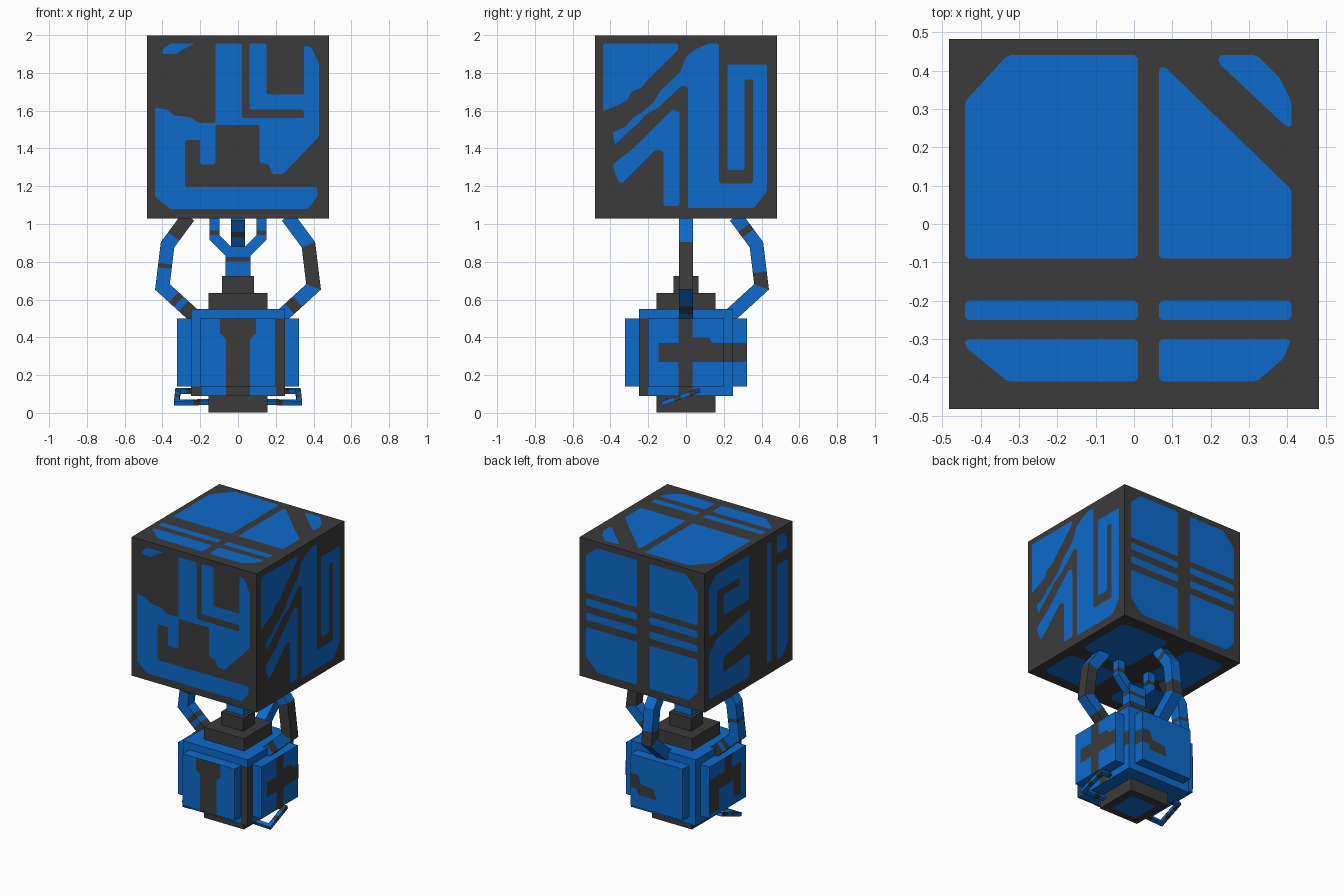
import bpy, bmesh, math
from mathutils import Vector, Matrix

old = bpy.data.objects.get("Cube")
if old:
    bpy.data.objects.remove(old, do_unlink=True)


def material(name, rgb):
    m = bpy.data.materials.new(name)
    m.use_nodes = True
    m.diffuse_color = (*rgb, 1)
    m.node_tree.nodes["Principled BSDF"].inputs["Base Color"].default_value = (*rgb, 1)
    return m


MATS = [material("charcoal", (0.044, 0.044, 0.044)), material("bright_blue", (0.004, 0.145, 0.604))]
D, B = 0, 1


def finish(name, bm):
    me = bpy.data.meshes.new(name)
    bm.to_mesh(me)
    bm.free()
    for m in MATS:
        me.materials.append(m)
    ob = bpy.data.objects.new(name, me)
    bpy.context.collection.objects.link(ob)
    return ob


def box(name, lo, hi, mat):
    bm = bmesh.new()
    lo, hi = Vector(lo), Vector(hi)
    bmesh.ops.create_cube(bm, size=1, matrix=Matrix.Translation((lo + hi) / 2) @ Matrix.Diagonal((*(hi - lo), 1)))
    for f in bm.faces:
        f.material_index = mat
    return finish(name, bm)


X, Y, Z = Vector((1, 0, 0)), Vector((0, 1, 0)), Vector((0, 0, 1))
FRONT, LEFT, BACK, RIGHT = (X, Z), (Y, Z), (-X, Z), (-Y, Z)
TOP, BOTTOM = (X, Y), (X, -Y)


def plates(name, polys, frame, dist, mat, z=0.0, unit=0.01, corner=0.008):
    """Thin painted shapes on a flat side; each outline is in (u, v) units."""
    u, v = frame
    n = u.cross(v)
    bm = bmesh.new()
    for poly in polys:
        vs = [bm.verts.new(u * a * unit + v * b * unit + n * (dist + 0.003) + Z * z) for a, b in poly]
        bm.faces.new(vs)
    if corner:
        bmesh.ops.bevel(bm, geom=bm.verts[:], offset=corner, offset_type='OFFSET', segments=1,
                        affect='VERTICES', clamp_overlap=True)
    bm.normal_update()
    for f in bm.faces:
        f.material_index = mat
        if f.normal.dot(n) < 0:
            f.normal_flip()
    return finish(name, bm)


def rect(a, b, c, d):
    return [(a, c), (b, c), (b, d), (a, d)]


def sweep(name, pts, side, hw, hs, stripes):
    """Mitred square bar; stripes holds, per segment, (end fraction, colour) pairs."""
    pts = [Vector(p) for p in pts]
    side = Vector(side).normalized()
    tans = [(b - a).normalized() for a, b in zip(pts, pts[1:])]
    rings, cols = [], []
    for i, t in enumerate(tans):
        a, b = pts[i], pts[i + 1]
        m = (tans[max(i - 1, 0)] + t).normalized()
        rings.append((a, side.cross(m) * hw / m.dot(t)))
        for frac, col in stripes[i]:
            cols.append(col)
            if frac < 1:
                rings.append((a.lerp(b, frac), side.cross(t) * hw))
    rings.append((pts[-1], side.cross(tans[-1]) * hw))
    bm = bmesh.new()
    loops = [[bm.verts.new(p + n * j + side * hs * k) for j, k in ((1, 1), (-1, 1), (-1, -1), (1, -1))]
             for p, n in rings]
    for r, s, col in zip(loops, loops[1:], cols):
        for j in range(4):
            f = bm.faces.new((r[j], r[(j + 1) % 4], s[(j + 1) % 4], s[j]))
            f.material_index = col
    bm.faces.new(loops[0]).material_index = cols[0]
    bm.faces.new(loops[-1]).material_index = cols[-1]
    bmesh.ops.recalc_face_normals(bm, faces=bm.faces[:])
    return finish(name, bm)


# Large head cube with painted circuit-like shapes on every side
H, HZ = 0.482, 1.515
box("head_cube", (-H, -H, HZ - 0.485), (H, H, 1.997), D)
plates("head_front_paint", [
    [(-44, 10), (-37, 9), (-34, 6), (-25, 5), (-21, 2), (-12, 2), (-12, 44), (2, 44), (2, 4.5), (35, 4.5),
     (35, 9), (6, 9), (6, 44), (15, 44), (15, 17), (35, 17), (35, 43), (39, 42), (43, 33), (43, -5),
     (24, -25), (18, -25), (16.5, -20), (11.5, -19), (11.5, 1), (-12, 1), (-12, -20), (-20, -20), (-20, -7),
     (-28, -7), (-28, -32), (42, -32), (42, -37), (37, -43.5), (-36, -43.5), (-44, -37)],
    [(-40, 41), (-36, 44), (-23, 44), (-31, 40), (-32, 38.5), (-40, 38.5)]], FRONT, H, B, HZ)
plates("head_left_paint", [
    [(-44, 44), (-4, 44), (-4, 41), (-21, 24), (-23, 21), (-29, 18.5), (-31, 14), (-37, 11), (-44, 8)],
    [(-39, -3), (-32, 0), (-28, 5), (-24, 7), (-17, 13), (-14, 18.5), (-3, 29), (0, 37), (5, 41), (12, 44),
     (17.5, 44), (17.5, -30), (35.5, -30), (35.5, 25), (31, 25), (31, -23), (22, -23), (22, 33), (43, 33),
     (43, -34), (36, -43), (1, -43), (1, 21), (-2, 22), (-9.5, 15), (-14, 10.5), (-22, 6), (-24, 3),
     (-32, -4), (-37.5, -9.5)],
    [(-39, -20), (-28.5, -12), (-7.5, 9), (-3.5, 8), (-3.5, -42), (-12, -42), (-12, -13), (-16, -12),
     (-34, -30), (-36, -29)]], LEFT, H, B, HZ)
plates("head_back_paint", [
    [(-43, 11), (-4, 11), (-4, 44), (-35, 44), (-43, 37)], [(6, 11), (43, 11), (43, 34), (34, 44), (6, 44)],
    rect(-43, -4, 2, 7), rect(6, 43, 2, 7), rect(-43, -4, -8, -3), rect(6, 43, -8, -3),
    [(-43, -13), (-4, -13), (-4, -43), (-34, -43), (-43, -34)],
    [(6, -13), (43, -13), (43, -36), (36, -43), (6, -43)]], BACK, H, B, HZ)
plates("head_right_paint", [
    [(-44, 3), (-44, 36), (-36, 43), (0, 43), (0, 12), (-28, 12), (-28, 26), (-10, 26), (-10, 31),
     (-35, 31), (-35, 3)],
    [(-44, -41), (-44, -10), (-36, -2), (1, 5), (1, -12), (-28, -18), (-28, -28), (1, -26), (1, -42)],
    rect(20, 25, -40, 43), [(31, 32), (42, 32), (42, 39), (38, 44), (31, 44)],
    [(31, 24), (43, 24), (43, -34), (36, -42), (31, -42)]], RIGHT, H, B, HZ)
plates("head_top_paint", [
    [(-44, 32), (-33, 44), (1, 44), (1, -9), (-44, -9)],
    [(6.5, 41), (8, 41), (41, 9), (41, -9), (6.5, -9)],
    [(22, 44), (32, 44), (38, 38), (41, 32), (41, 25), (39, 26), (22, 42)],
    rect(-44, 1, -25, -20), rect(6.5, 41, -25, -20),
    [(-44, -30), (1, -30), (1, -41), (-33, -41), (-44, -32)],
    [(6.5, -30), (41, -30), (39, -35), (32, -41), (6.5, -41)]], TOP, 1.997, B)
plates("head_bottom_paint", [rect(4, 42, -40, 2), rect(-42, -12, -40, 2), rect(4, 42, 12, 40),
                             rect(-42, -12, 12, 40)], BOTTOM, -1.03, B, corner=0.03)

# Body core, foot and stepped collar
box("foot", (-0.155, -0.155, 0.003), (0.155, 0.155, 0.09), D)
plates("foot_sole_paint", [rect(-10, 10, -10, 10)], BOTTOM, -0.003, B, corner=0)
box("body_core", (-0.25, -0.25, 0.09), (0.25, 0.25, 0.55), B)
box("lower_collar", (-0.155, -0.155, 0.55), (0.155, 0.155, 0.635), D)
box("upper_collar", (-0.085, -0.065, 0.635), (0.085, 0.065, 0.725), D)

# Raised panels on the four sides of the body
for name, (u, v) in (("front", FRONT), ("left", LEFT), ("back", BACK), ("right", RIGHT)):
    n = u.cross(v)
    ends = [u * a + n * b for a in (-0.2, 0.2) for b in (0.24, 0.323)]
    box(name + "_panel", [min(p[i] for p in ends) for i in (0, 1)] + [0.14],
        [max(p[i] for p in ends) for i in (0, 1)] + [0.5], B)

# Dark markings on the panels and core
P = 0.323
plates("front_panel_mark", [[(-9.5, 50), (9.5, 50), (9.5, 42), (6.3, 39), (6.3, 14), (-6.3, 14), (-6.3, 39),
                             (-9.5, 42)]], FRONT, P, D, corner=0)
plates("left_panel_mark", [[(-14.5, 27), (-14.5, 37), (-4, 37), (-4, 50), (3.5, 50), (3.5, 40), (12, 40),
                            (14, 37), (20, 37), (20, 27), (3.5, 27), (3.5, 14), (-4, 14), (-4, 27)]],
       LEFT, P, D, corner=0)
plates("back_panel_mark", [[(-20, 37), (-14, 37), (-12, 31), (-2, 30), (0, 23), (-14, 23), (-15, 27),
                            (-20, 27)]], BACK, P, D, corner=0)
plates("right_panel_mark", [[(-20, 41), (-4, 41), (-4, 50), (4, 50), (4, 41), (14, 41), (14, 19), (6, 19),
                             (6, 31), (-10, 31), (-10, 17), (-20, 17)]], RIGHT, P, D, corner=0)
plates("core_front_marks", [rect(20, 25, 9, 50), rect(-25, -19, 9, 14), rect(-6.3, 6.3, 9, 14)],
       FRONT, 0.25, D, corner=0)
plates("core_left_marks", [rect(-25, -20, 9, 50), rect(-4, 3.5, 9, 14), rect(20, 25, 27, 37)],
       LEFT, 0.25, D, corner=0)
plates("back_panel_edge_mark", [rect(24, 32.3, 27, 37)], LEFT, 0.2, D, corner=0)

# Neck with a dark band and two short forks
sweep("neck", [(0, 0, 0.725), (0, 0, 0.88)], Y, 0.066, 0.034, [[(0.5, B), (0.65, D), (1, B)]])
for s, side in ((1, "left"), (-1, "right")):
    sweep(side + "_neck_fork", [(s * 0.045, 0, 0.85), (s * 0.125, 0, 0.93), (s * 0.125, 0, 1.035)], Y,
          0.027, 0.027, [[(1, B)], [(0.1, B), (0.35, D), (1, B)]])

# Three bent arms from the body up to the head
ARM = [(0.23, 0.512), (0.4, 0.667), (0.373, 0.89), (0.262, 1.04)]
for name, angle, stripes in (
        ("left_arm", 0, [[(0.25, B), (0.5, D), (1, B)], [(1, D)], [(1, B)]]),
        ("right_arm", math.pi, [[(0.35, D), (0.5, B), (0.65, D), (1, B)], [(0.45, B), (0.55, D), (1, B)],
                                [(0.3, B), (1, D)]]),
        ("back_arm", math.pi / 2, [[(1, B)], [(0.35, D), (1, B)], [(0.4, B), (0.6, D), (1, B)]])):
    c, s = round(math.cos(angle)), round(math.sin(angle))
    sweep(name, [(r * c, r * s, z) for r, z in ARM], (-s, c, 0), 0.037, 0.038, stripes)

# Tilted wire-like handles beside the foot
for s, side in ((1, "left"), (-1, "right")):
    sweep(side + "_handle", [(s * 0.13, -0.11, 0.058), (s * 0.325, -0.115, 0.054), (s * 0.318, 0.06, 0.116),
                             (s * 0.17, 0.06, 0.116)], (0, -0.33, 0.94), 0.014, 0.012,
          [[(0.35, B), (0.55, D), (1, B)], [(0.3, B), (0.5, D), (0.75, B), (1, D)], [(0.3, B), (0.5, D), (1, B)]])
